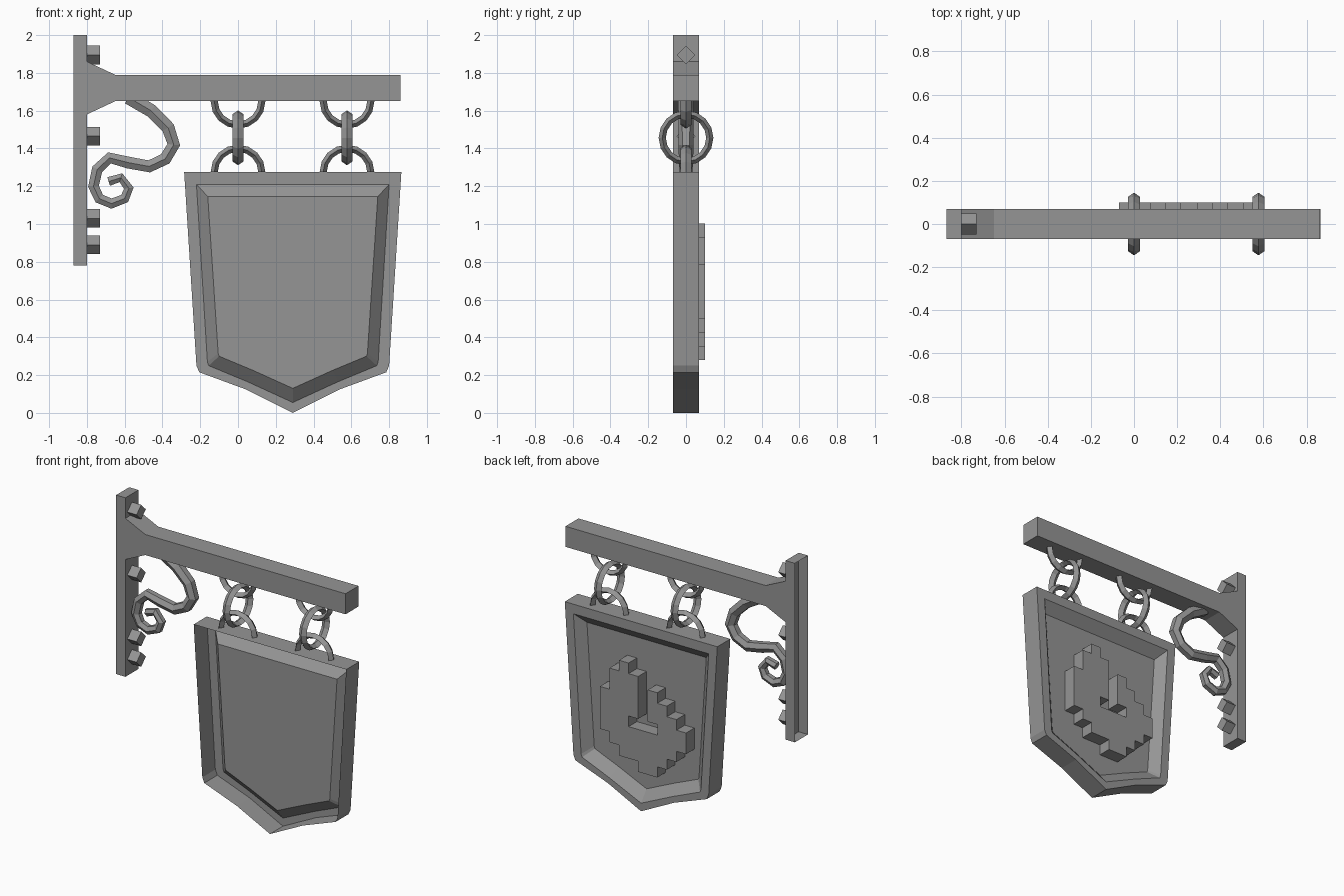
import bpy, bmesh, math
from mathutils import Vector

cube = bpy.data.objects.get("Cube")
if cube:
    bpy.data.objects.remove(cube, do_unlink=True)

iron = bpy.data.materials.new("grey_iron")
iron.use_nodes = True
COLOUR = (0.3, 0.3, 0.3, 1)
iron.diffuse_color = COLOUR
iron.node_tree.nodes["Principled BSDF"].inputs["Base Color"].default_value = COLOUR

DEPTH = 0.07      # half thickness of the woodwork
PANEL_Y = 0.01    # recessed panel on the back of the board
BOARD_X = 0.29    # middle of the board


def finish(name, bm):
    mesh = bpy.data.meshes.new(name)
    bm.to_mesh(mesh)
    bm.free()
    mesh.materials.append(iron)
    obj = bpy.data.objects.new(name, mesh)
    bpy.context.collection.objects.link(obj)
    return obj


def add_prism(bm, outline, y0, y1):
    """Extrude an outline of (x, z) points between two depths."""
    front = [bm.verts.new((x, y0, z)) for x, z in outline]
    back = [bm.verts.new((x, y1, z)) for x, z in outline]
    n = len(outline)
    bm.faces.new(front)
    bm.faces.new(back[::-1])
    for i in range(n):
        j = (i + 1) % n
        bm.faces.new((front[j], front[i], back[i], back[j]))


def rectangle(x0, x1, z0, z1):
    return [(x0, z0), (x1, z0), (x1, z1), (x0, z1)]


def prism(name, outline, open_wall_side=False):
    bm = bmesh.new()
    add_prism(bm, outline, -DEPTH, DEPTH)
    bmesh.ops.recalc_face_normals(bm, faces=bm.faces)
    if open_wall_side:
        hidden = [f for f in bm.faces if f.normal.x < -0.9]
        bmesh.ops.delete(bm, geom=hidden, context='FACES')
    return finish(name, bm)


# Wall plate, flared bracket and beam
prism("wall_plate", rectangle(-0.87, -0.8, 0.78, 2.0), open_wall_side=True)
prism("beam", [(-0.8, 1.58), (-0.65, 1.65), (0.86, 1.65),
               (0.86, 1.79), (-0.65, 1.79), (-0.8, 1.86)])

# Square bolts turned on their corners
for i, z in enumerate((1.895, 1.465, 1.03, 0.89)):
    bpy.ops.mesh.primitive_cube_add(size=1, location=(-0.765, 0, z),
                                    rotation=(math.pi / 4, 0, 0))
    bolt = bpy.context.object
    bolt.name = f"bolt_{i + 1}"
    bolt.scale = (0.07, 0.07, 0.07)
    bolt.data.materials.append(iron)


def link(name, centre, across, start, sweep, steps):
    """Sweep a diamond section round an arc lying in the across/up plane."""
    across, up = Vector(across), Vector((0, 0, 1))
    axis = across.cross(up)
    closed = sweep > 6
    bm = bmesh.new()
    rings = []
    for i in range(steps + (not closed)):
        a = start + sweep * i / steps
        out = across * math.cos(a) + up * math.sin(a)
        rings.append([bm.verts.new(Vector(centre) + out * r + axis * w)
                      for r, w in ((0.145, 0), (0.126, 0.028),
                                   (0.107, 0), (0.126, -0.028))])
    for i in range(steps):
        a, b = rings[i], rings[(i + 1) % len(rings)]
        for j in range(4):
            k = (j + 1) % 4
            bm.faces.new((a[j], a[k], b[k], b[j]))
    if not closed:
        bm.faces.new(rings[0])
        bm.faces.new(rings[-1])
    bmesh.ops.recalc_face_normals(bm, faces=bm.faces)
    finish(name, bm)


# Two chains of three links
for side, x in (("right", 0), ("left", 0.577)):
    link(f"{side}_beam_loop", (x, 0, 1.65), (1, 0, 0), math.pi, math.pi, 8)
    link(f"{side}_chain_ring", (x, 0, 1.456), (0, 1, 0), 0, 2 * math.pi, 16)
    link(f"{side}_board_loop", (x, 0, 1.275), (1, 0, 0), 0, math.pi, 8)

# Board: a shell with a bevelled recess on the back, open at the front
outer = [(0.575, 1.275), (0.51, 0.25), (0.495, 0.215), (0.25, 0.125), (0, 0)]
rim = [(0.51, 1.21), (0.452, 0.27), (0.445, 0.25), (0.24, 0.165), (0, 0.055)]
panel = [(0.45, 1.145), (0.395, 0.315), (0.39, 0.3), (0.21, 0.225), (0, 0.13)]
bm = bmesh.new()
loops = []
for half, y in ((outer, -DEPTH), (outer, DEPTH), (rim, DEPTH), (panel, PANEL_Y)):
    full = half + [(-x, z) for x, z in half[-2::-1]]
    loops.append([bm.verts.new((BOARD_X + x, y, z)) for x, z in full])
for a, b in zip(loops, loops[1:]):
    for i in range(len(a)):
        j = (i + 1) % len(a)
        bm.faces.new((a[i], a[j], b[j], b[i]))
centre = bm.faces.new(loops[-1])
bmesh.ops.recalc_face_normals(bm, faces=bm.faces)
if centre.normal.y < 0:
    bmesh.ops.reverse_faces(bm, faces=bm.faces)
finish("sign_board", bm)

# Stepped flame emblem: filled row spans of each column
columns = [[(3, 5)], [(2, 6)], [(1, 7)], [(0, 4), (5, 8)], [(0, 4)],
           [(1, 4), (5, 9)], [(1, 10)], [(2, 9)], [(3, 7)]]
CELL = 0.0722
bm = bmesh.new()
for k, spans in enumerate(columns):
    for low, high in spans:
        x = -0.07 + k * CELL
        z = 0.28
        add_prism(bm, rectangle(x, x + CELL, z + low * CELL, z + high * CELL),
                  PANEL_Y, 0.1)
bmesh.ops.recalc_face_normals(bm, faces=bm.faces)
finish("flame_emblem", bm)

# Wrought scroll under the beam, thinning towards its curled end
path = [(-0.58, 1.67), (-0.46, 1.6), (-0.37, 1.51), (-0.34, 1.42),
        (-0.385, 1.345), (-0.47, 1.305), (-0.58, 1.325), (-0.68, 1.35),
        (-0.745, 1.29), (-0.765, 1.2), (-0.735, 1.135), (-0.67, 1.108),
        (-0.6, 1.135), (-0.578, 1.19), (-0.62, 1.245), (-0.685, 1.225)]
curve = bpy.data.curves.new("scroll", 'CURVE')
curve.dimensions = '3D'
curve.bevel_depth = 0.042
curve.bevel_resolution = 1
curve.use_fill_caps = True
spline = curve.splines.new('POLY')
spline.points.add(len(path) - 1)
for i, (p, (x, z)) in enumerate(zip(spline.points, path)):
    p.co = (x, 0, z, 1)
    p.radius = 1 - 0.35 * i / (len(path) - 1)
curve.materials.append(iron)
scroll = bpy.data.objects.new("scroll", curve)
bpy.context.collection.objects.link(scroll)
bpy.ops.object.select_all(action='DESELECT')
scroll.select_set(True)
bpy.context.view_layer.objects.active = scroll
bpy.ops.object.convert(target='MESH')
bpy.ops.object.shade_flat()
